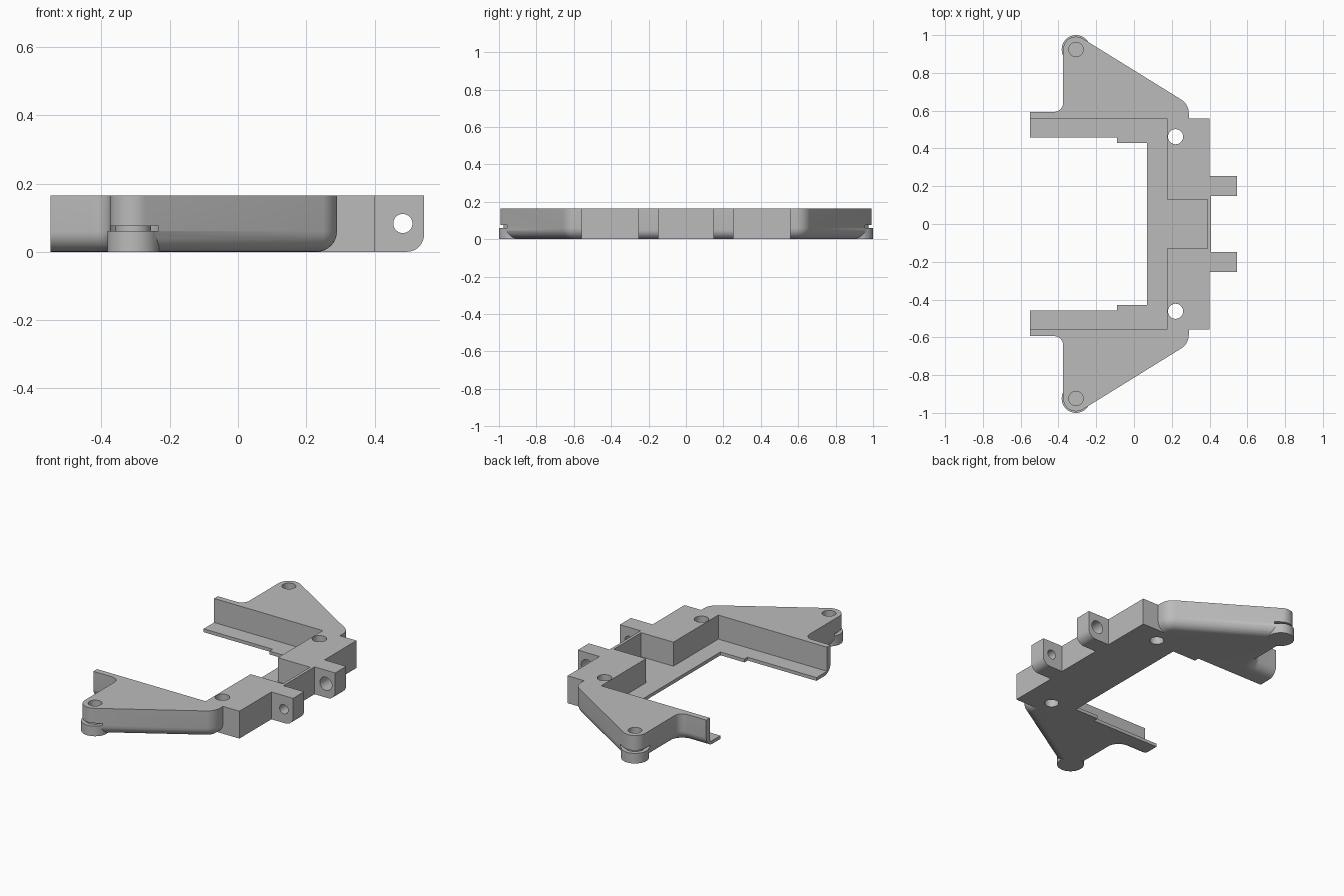
import bpy, bmesh, math
from mathutils import Vector

cube = bpy.data.objects.get("Cube")
if cube:
    bpy.data.objects.remove(cube, do_unlink=True)

H = 0.165          # overall height
FLOOR = 0.02       # pocket floor thickness
FILLET = 0.06      # lower outer rounding
TIP = (-0.307, 0.924)

grey = bpy.data.materials.new("plain grey")
grey.use_nodes = True
grey.diffuse_color = (0.5, 0.5, 0.5, 1)
grey.node_tree.nodes["Principled BSDF"].inputs["Base Color"].default_value = (0.5, 0.5, 0.5, 1)


def finish(name, bm):
    bmesh.ops.recalc_face_normals(bm, faces=bm.faces)
    mesh = bpy.data.meshes.new(name)
    bm.to_mesh(mesh)
    bm.free()
    mesh.materials.append(grey)
    ob = bpy.data.objects.new(name, mesh)
    bpy.context.collection.objects.link(ob)
    return ob


def loft(name, rings):
    bm = bmesh.new()
    loops = [[bm.verts.new(p) for p in ring] for ring in rings]
    n = len(loops[0])
    for a, b in zip(loops, loops[1:]):
        for i in range(n):
            j = (i + 1) % n
            bm.faces.new((a[i], a[j], b[j], b[i]))
    bm.faces.new(loops[0])
    bm.faces.new(loops[-1])
    return finish(name, bm)


def box(name, x0, x1, y0, y1, z0, z1):
    return loft(name, [[(x0, y0, z), (x1, y0, z), (x1, y1, z), (x0, y1, z)] for z in (z0, z1)])


def cylinder(name, x, y, r, z0, z1):
    ts = [math.tau * i / 40 for i in range(40)]
    return loft(name, [[(x + r * math.cos(t), y + r * math.sin(t), z) for t in ts] for z in (z0, z1)])


def cross_hole(name, x, z, r, y0, y1):
    ts = [math.tau * i / 40 for i in range(40)]
    return loft(name, [[(x + r * math.cos(t), y, z + r * math.sin(t)) for t in ts] for y in (y0, y1)])


def combine(target, other, op):
    mod = target.modifiers.new("combine", "BOOLEAN")
    mod.operation, mod.object, mod.solver = op, other, "EXACT"
    bpy.context.view_layer.objects.active = target
    bpy.ops.object.modifier_apply(modifier=mod.name)
    bpy.data.objects.remove(other, do_unlink=True)


# Wing corners: x, y, corner radius, whether the edge to the next corner is filleted
CORNERS = [
    (0.29, 0.43, 0, True), (0.29, 0.634, 0.085, True),
    (-0.375, 1.046, 0.068, True), (-0.375, 0.593, -0.05, True),
    (-0.55, 0.593, 0, False), (-0.55, 0.458, 0, False),
    (-0.09, 0.458, 0, False), (-0.09, 0.428, 0, False),
]


def wing_ring(d, z, side):
    """Wing outline with its filleted edges moved inwards by d."""
    n = len(CORNERS)
    lines = []
    for i, (x, y, r, outer) in enumerate(CORNERS):
        a, b = Vector((x, y)), Vector(CORNERS[(i + 1) % n][:2])
        u = (b - a).normalized()
        normal = Vector((-u.y, u.x))
        lines.append((a + normal * (d if outer else 0), u))
    ring = []
    for i, (x, y, r, outer) in enumerate(CORNERS):
        (p, u), (q, v) = lines[i - 1], lines[i]
        c = p + u * ((q - p).cross(v) / u.cross(v))
        if not r:
            ring.append((c.x, side * c.y, z))
            continue
        rad = r - d            # negative radius marks a hollow corner
        turn = math.atan2(u.cross(v), u.dot(v))
        start = c - u * abs(rad * math.tan(turn / 2))
        centre = start + Vector((-u.y, u.x)) * rad
        arm = start - centre
        for k in range(13):
            t = turn * k / 12
            ring.append((centre.x + arm.x * math.cos(t) - arm.y * math.sin(t),
                         side * (centre.y + arm.x * math.sin(t) + arm.y * math.cos(t)), z))
    return ring


def wing(side):
    rings = []
    for k in range(9):
        t = math.pi / 2 * k / 8
        rings.append(wing_ring(FILLET * (1 - math.sin(t)), FILLET * (1 - math.cos(t)), side))
    rings.append(wing_ring(0, H, side))
    return loft("wing", rings)


def tab(side):
    # Hinge tab with a rounded lower front corner
    r, x1 = 0.05, 0.545
    prof = [(0.36, H), (0.36, 0)]
    for k in range(9):
        t = math.pi / 2 * k / 8
        prof.append((x1 - r + r * math.sin(t), r - r * math.cos(t)))
    prof.append((x1, H))
    return loft("tab", [[(x, side * y, z) for x, z in prof] for y in (0.148, 0.253)])


# Cross bar with its thin front wall
frame = box("bracket_frame", 0.07, 0.4, -0.558, 0.558, 0, H)
combine(frame, box("front_wall", 0.35, 0.407, -0.148, 0.148, 0, H), "UNION")

# Wings, tabs and feet
for side in (1, -1):
    combine(frame, wing(side), "UNION")
    combine(frame, tab(side), "UNION")
    combine(frame, cylinder("foot", TIP[0], side * TIP[1], 0.076, 0, 0.07), "UNION")

# Central pocket and notch
combine(frame, box("pocket", -0.7, 0.175, -0.558, 0.558, FLOOR, 0.3), "DIFFERENCE")
combine(frame, box("notch", 0.1, 0.39, -0.13, 0.13, FLOOR, 0.3), "DIFFERENCE")

# Foot grooves, screw holes and hinge holes
for side, hinge_r in ((1, 0.04), (-1, 0.028)):
    x, y = TIP[0], side * TIP[1]
    combine(frame, cylinder("groove", x, y, 0.082, 0.061, 0.075), "DIFFERENCE")
    combine(frame, cylinder("foot_core", x, y, 0.052, 0.04, 0.1), "UNION")
    combine(frame, cylinder("foot_hole", x, y, 0.038, 0.065, 0.3), "DIFFERENCE")
    combine(frame, cylinder("screw_hole", 0.22, side * 0.462, 0.04, -0.1, 0.3), "DIFFERENCE")
    ys = sorted((side * 0.13, side * 0.3))
    combine(frame, cross_hole("hinge_hole", 0.483, 0.083, hinge_r, *ys), "DIFFERENCE")

# Smooth curved surfaces, sharp edges kept
bpy.ops.object.select_all(action="DESELECT")
frame.select_set(True)
bpy.context.view_layer.objects.active = frame
bpy.ops.object.shade_smooth_by_angle(angle=math.radians(30))
